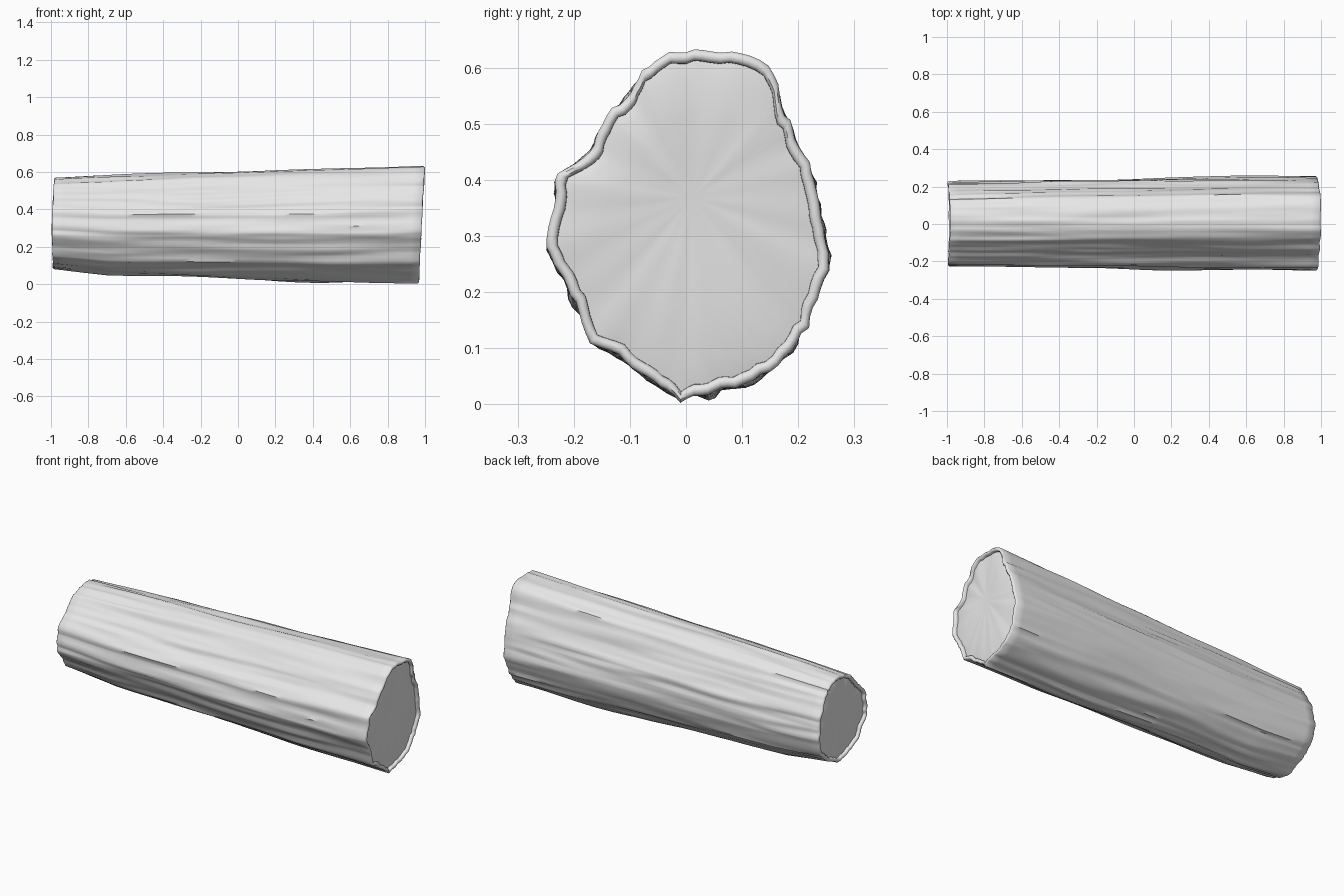
import bpy, bmesh, math
from mathutils import Vector, noise

if "Cube" in bpy.data.objects:
    bpy.data.objects.remove(bpy.data.objects["Cube"])

# Outline of the thick end as (y, z), clockwise from the top
OUTLINE = [(.03, .64), (.10, .63), (.16, .59), (.18, .52), (.20, .46), (.235, .40),
           (.24, .35), (.252, .30), (.255, .24), (.23, .17), (.20, .11), (.15, .06),
           (.09, .025), (.04, .01), (-.01, .005), (-.06, .03), (-.11, .07), (-.17, .11),
           (-.20, .18), (-.23, .24), (-.25, .28), (-.235, .35), (-.225, .41), (-.17, .45),
           (-.15, .50), (-.11, .55), (-.08, .60), (-.03, .63)]
SUB = 4            # bark columns per outline segment
STATIONS = 40      # rings along the length
BOTTOM = [(-1, .085), (-.7, .052), (0, .03), (.5, .012), (1, .005)]

grey = bpy.data.materials.new("wood grey")
grey.use_nodes = True
grey.diffuse_color = (.8, .8, .8, 1)
grey.node_tree.nodes["Principled BSDF"].inputs["Base Color"].default_value = (.8, .8, .8, 1)


def bottom_height(x):
    for (x0, z0), (x1, z1) in zip(BOTTOM, BOTTOM[1:]):
        if x <= x1:
            return z0 + (z1 - z0) * (x - x0) / (x1 - x0)
    return BOTTOM[-1][1]


def section(x):
    """Bark cross-section at x: tapered outline with long grain ridges."""
    t = (x + 1) / 2
    low, high = bottom_height(x), .57 + .07 * t
    width = .91 + .09 * min(1, t * 1.3)
    pts = []
    for i, (y0, z0) in enumerate(OUTLINE):
        y1, z1 = OUTLINE[(i + 1) % len(OUTLINE)]
        for k in range(SUB):
            f = k / SUB
            y, z = y0 + (y1 - y0) * f, z0 + (z1 - z0) * f
            # the thin end is rounder
            a = math.atan2(z - .32, y)
            r = Vector((.245 * math.cos(a), .32 * math.sin(a) + .32))
            p = Vector((y, z)).lerp(r, .45 * (1 - t))
            d = Vector((math.cos(a), math.sin(a)))
            p = Vector((p.x * width, low + (p.y - .005) / .635 * (high - low)))
            broad = noise.noise(Vector((x * 1.5, y * 9, z * 9)))
            fine = noise.noise(Vector((x * 2.2 + 7, y * 38, z * 38)))
            flake = max(0, noise.noise(Vector((x * 1.3 + 20, y * 24, z * 24))))
            pts.append(p + d * (.009 * broad + .008 * fine + .012 * flake - .003))
    return pts


def end_x(side, y, z):
    """Slightly slanted, uneven saw cut at either end."""
    wave = .005 * noise.noise(Vector((side * 5, y * 12, z * 12)))
    if side > 0:
        return .977 + .05 * (z - .32) + wave
    return -.99 + .05 * max(0, abs(z - .27) - .04) + wave


def inset_ring(side, inset, push):
    """Ring parallel to an end outline, moved inward and along x."""
    pts = section(side)
    mid = sum(pts, Vector((0, 0))) / len(pts)
    ring = []
    for p in pts:
        q = p - (p - mid).normalized() * inset
        ring.append(Vector((end_x(side, *p) + side * push, q.x, q.y)))
    return ring


def loft(bm, rings):
    loops = [[bm.verts.new(p) for p in ring] for ring in rings]
    n = len(loops[0])
    for a, b in zip(loops, loops[1:]):
        for i in range(n):
            j = (i + 1) % n
            bm.faces.new((a[i], a[j], b[j], b[i]))
    return loops


def finish(bm, name, angle):
    bmesh.ops.recalc_face_normals(bm, faces=bm.faces)
    mesh = bpy.data.meshes.new(name)
    bm.to_mesh(mesh)
    bm.free()
    mesh.materials.append(grey)
    obj = bpy.data.objects.new(name, mesh)
    bpy.context.collection.objects.link(obj)
    bpy.ops.object.select_all(action='DESELECT')
    obj.select_set(True)
    bpy.context.view_layer.objects.active = obj
    bpy.ops.object.shade_smooth_by_angle(angle=math.radians(angle))
    return obj


# Bark: rounded lip, long ridged body, rounded lip, joined into a closed shell
LIP = [(.021, -.03), (.020, .0), (.014, .006), (.006, .006)]
rings = [inset_ring(-1, *lip) for lip in LIP]
for s in range(STATIONS + 1):
    t = s / STATIONS
    ring = []
    for p, a, b in zip(section(-1 + 2 * t), section(-1), section(1)):
        x0, x1 = end_x(-1, *a), end_x(1, *b)
        ring.append(Vector((x0 + (x1 - x0) * t, p.x, p.y)))
    rings.append(ring)
rings += [inset_ring(1, *lip) for lip in reversed(LIP)]
bm = bmesh.new()
loops = loft(bm, rings)
n = len(loops[0])
for i in range(n):
    j = (i + 1) % n
    bm.faces.new((loops[-1][i], loops[-1][j], loops[0][j], loops[0][i]))
finish(bm, "bark", 50)

# Cut wood faces, set just inside the bark lips
for side, name in ((1, "thick_end_wood"), (-1, "thin_end_wood")):
    edge = inset_ring(side, .017, -.012)
    centre = sum(edge, Vector()) / n + Vector((side * .004, 0, .05))
    cap = [edge]
    for f in (.12, .4, .7):
        ring = []
        for p in edge:
            q = p.lerp(centre, f)
            q.x += side * .005 * (1 + noise.noise(q * 6))
            ring.append(q)
        cap.append(ring)
    bm = bmesh.new()
    inner = loft(bm, cap)[-1]
    tip = bm.verts.new(centre)
    for i in range(n):
        bm.faces.new((inner[i], inner[(i + 1) % n], tip))
    obj = finish(bm, name, 60)
    # an open disc must face outward
    if sum(f.normal.x * f.area for f in obj.data.polygons) * side < 0:
        obj.data.flip_normals()
